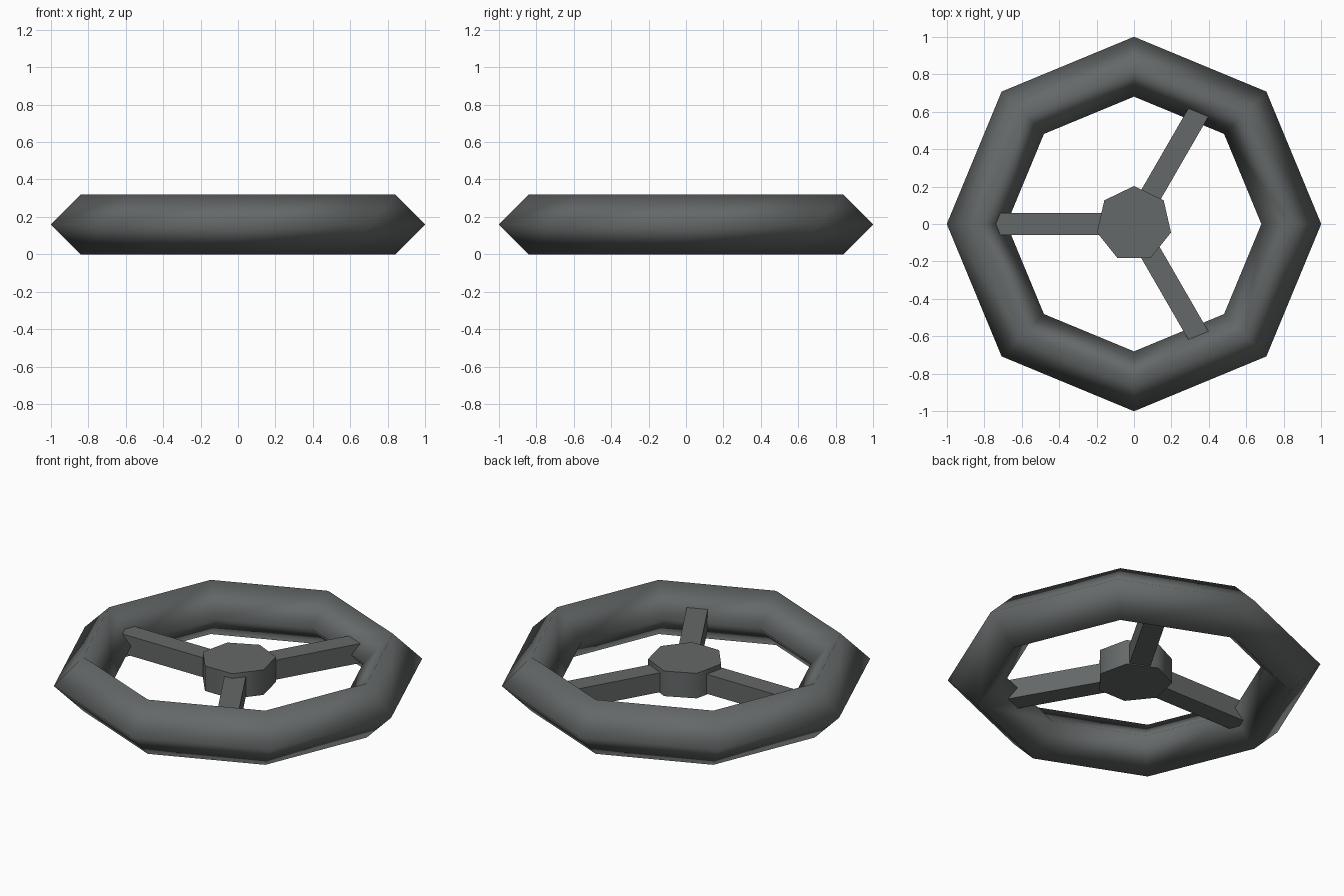
import bpy
import math
from mathutils import Matrix

if "Cube" in bpy.data.objects:
    bpy.data.objects.remove(bpy.data.objects["Cube"])

MID_Z = 0.16

grey = bpy.data.materials.new("dark grey")
grey.diffuse_color = (0.13, 0.14, 0.14, 1)
grey.use_nodes = True
grey.node_tree.nodes["Principled BSDF"].inputs["Base Color"].default_value = grey.diffuse_color


def finish(obj, name):
    obj.name = name
    obj.data.materials.clear()
    obj.data.materials.append(grey)


# Rim: eight-segment ring with a diamond cross-section, fully smooth shaded
bpy.ops.mesh.primitive_torus_add(major_segments=8, minor_segments=4,
                                 major_radius=0.841, minor_radius=0.16,
                                 location=(0, 0, MID_Z))
rim = bpy.context.object
bpy.ops.object.shade_smooth()
finish(rim, "rim")

# Hub: seven-sided block with one corner towards +y
bpy.ops.mesh.primitive_cylinder_add(vertices=7, radius=0.203, depth=0.148,
                                    location=(0, 0, 0.171))
hub = bpy.context.object
top = max(hub.data.vertices, key=lambda v: v.co.y).co
hub.data.transform(Matrix.Rotation(math.pi / 2 - math.atan2(top.y, top.x), 4, 'Z'))
bpy.ops.object.shade_smooth_by_angle(angle=math.radians(60))
finish(hub, "hub")

# Spokes: three square bars running from the hub into the rim
INNER, OUTER, SIZE = 0.05, 0.79, 0.115
for i, deg in enumerate((60, 180, 300)):
    a = math.radians(deg)
    bpy.ops.mesh.primitive_cube_add(size=1)
    spoke = bpy.context.object
    spoke.data.transform(
        Matrix.Translation((0, 0, MID_Z))
        @ Matrix.Rotation(a, 4, 'Z')
        @ Matrix.Translation(((INNER + OUTER) / 2, 0, 0))
        @ Matrix.Diagonal((OUTER - INNER, SIZE, SIZE, 1)))
    finish(spoke, f"spoke_{i + 1}")
